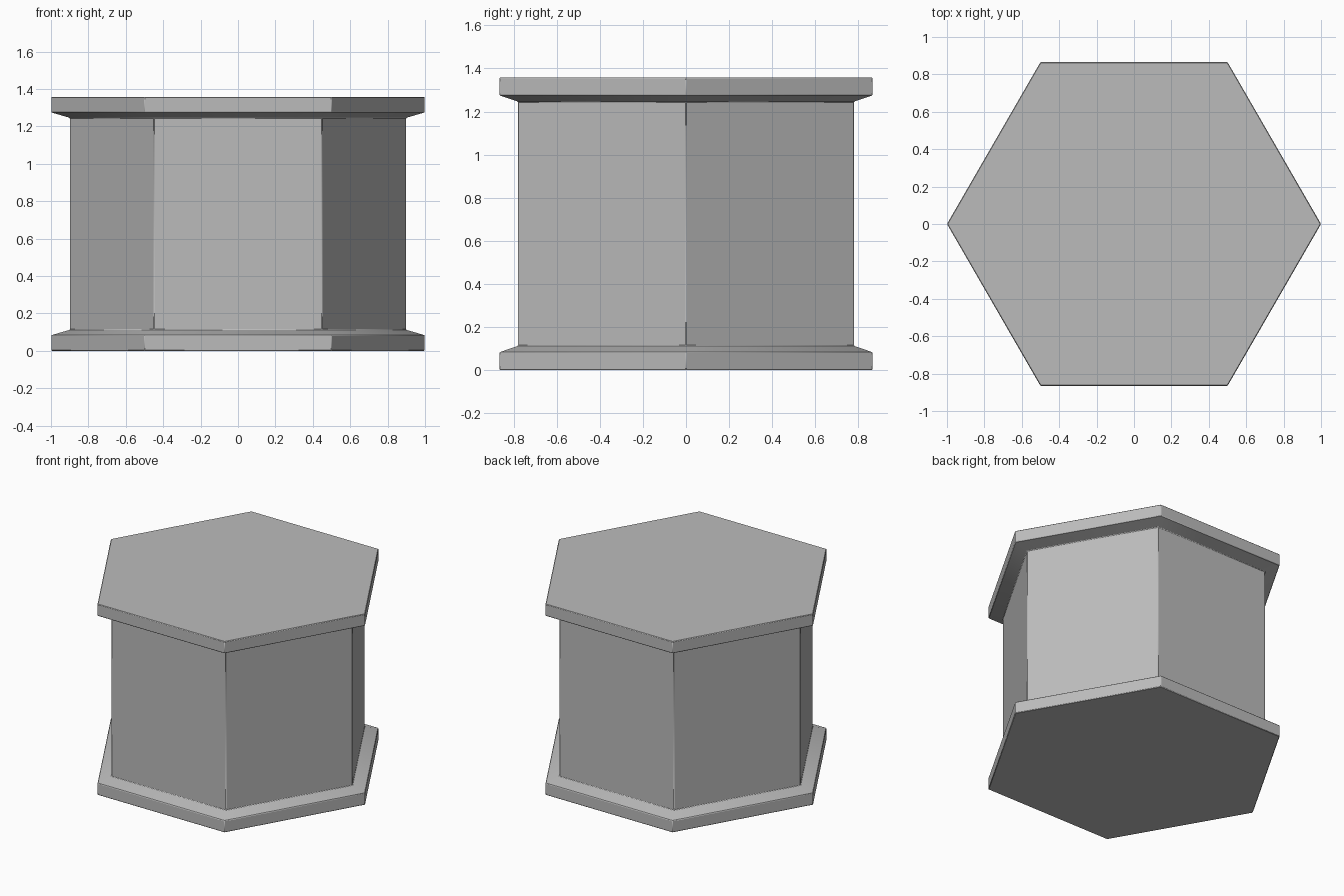
import bpy
import bmesh
from math import cos, sin, pi, radians

cube = bpy.data.objects.get("Cube")
if cube:
    bpy.data.objects.remove(cube)

# Single plain grey
grey = bpy.data.materials.new("plain_grey")
grey.use_nodes = True
grey.diffuse_color = (0.5, 0.5, 0.5, 1)
grey.node_tree.nodes["Principled BSDF"].inputs["Base Color"].default_value = (0.5, 0.5, 0.5, 1)

# Radius and height of each ring, bottom to top
SIDES = 6
PROFILE = [(1, 0), (1, 0.083), (0.9, 0.112), (0.9, 1.246), (1, 1.275), (1, 1.358)]

# Hexagonal spool: bottom flange, body and top flange in one closed skin
bm = bmesh.new()
rings = [[bm.verts.new((r * cos(2 * pi * i / SIDES), r * sin(2 * pi * i / SIDES), z))
          for i in range(SIDES)] for r, z in PROFILE]
for low, high in zip(rings, rings[1:]):
    for i in range(SIDES):
        j = (i + 1) % SIDES
        bm.faces.new((low[i], low[j], high[j], high[i]))
bm.faces.new(rings[0][::-1])
bm.faces.new(rings[-1])
bmesh.ops.recalc_face_normals(bm, faces=bm.faces)

mesh = bpy.data.meshes.new("hexagonal_spool")
bm.to_mesh(mesh)
bm.free()
mesh.materials.append(grey)
spool = bpy.data.objects.new("hexagonal_spool", mesh)
bpy.context.collection.objects.link(spool)

# Fine softened edges on the flanges and corners
bevel = spool.modifiers.new("soft_edges", "BEVEL")
bevel.width = 0.004
bevel.segments = 1
bevel.limit_method = "ANGLE"
bevel.angle_limit = radians(40)

bpy.context.view_layer.objects.active = spool
spool.select_set(True)
bpy.ops.object.shade_smooth_by_angle(angle=radians(20))
